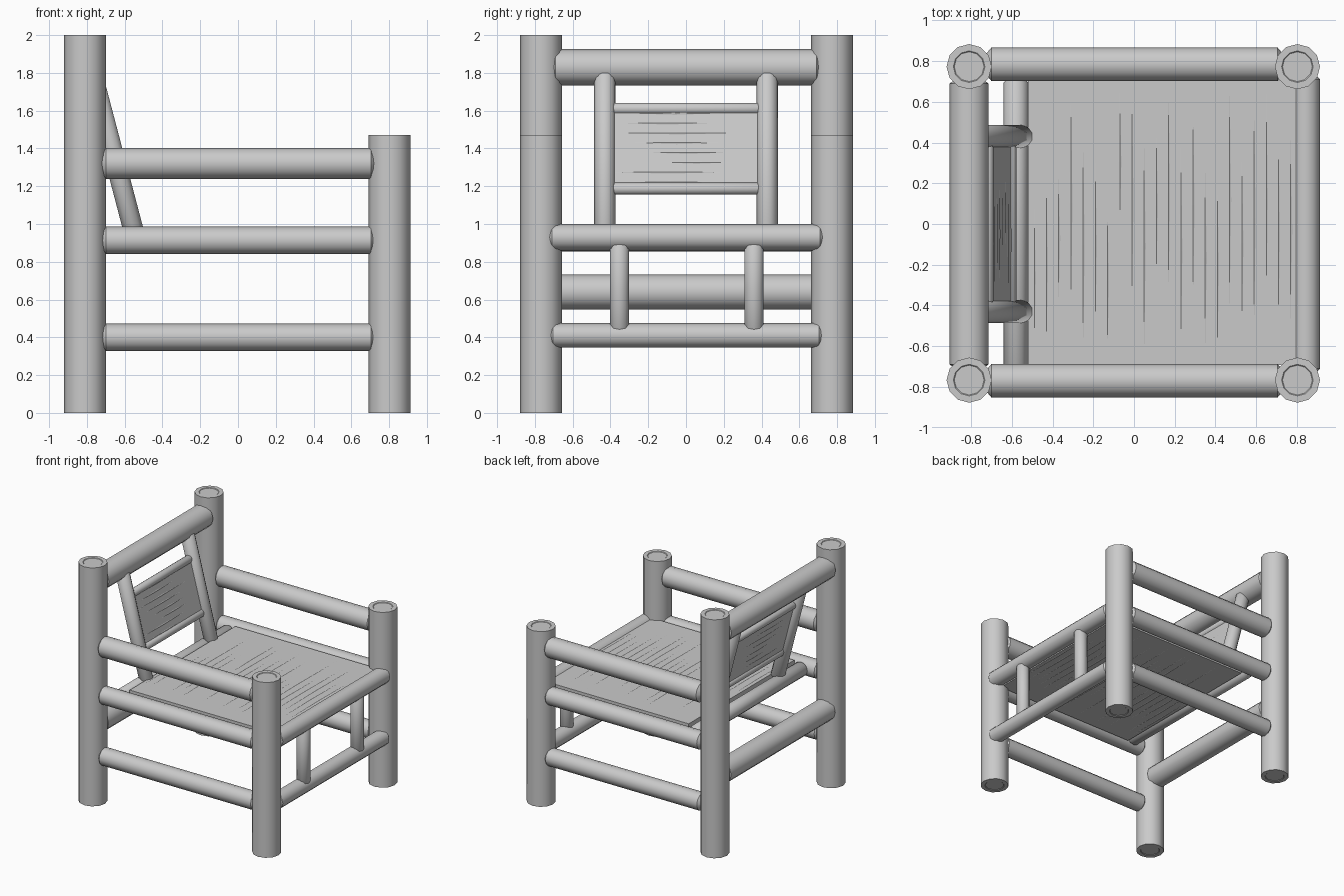
import bpy, bmesh, math, random
from mathutils import Vector, Matrix

random.seed(4)
cube = bpy.data.objects.get("Cube")
if cube:
    bpy.data.objects.remove(cube)

wood = bpy.data.materials.new("grey_wood")
wood.use_nodes = True
grey = (0.59, 0.59, 0.59, 1)
wood.diffuse_color = grey
wood.node_tree.nodes["Principled BSDF"].inputs["Base Color"].default_value = grey


def finish(name, bm, smooth=True):
    bmesh.ops.recalc_face_normals(bm, faces=bm.faces)
    mesh = bpy.data.meshes.new(name)
    bm.to_mesh(mesh)
    bm.free()
    mesh.materials.append(wood)
    obj = bpy.data.objects.new(name, mesh)
    bpy.context.collection.objects.link(obj)
    if smooth:
        bpy.ops.object.select_all(action='DESELECT')
        obj.select_set(True)
        bpy.context.view_layer.objects.active = obj
        bpy.ops.object.shade_smooth_by_angle(angle=math.radians(40))


def log(name, start, end, radius, post=False, sides=12, tip=0.045):
    """Round log: posts get a flat end with a shallow ring, rails a blunt tip."""
    start, end = Vector(start), Vector(end)
    axis = end - start
    length = axis.length
    if post:
        half = [(0.004, 0.66), (0, 0.7), (0, 1)]
    else:
        half = [(0, 0.35), (tip, 1)]
    profile = half + [(length - d, s) for d, s in reversed(half)]
    turn = axis.to_track_quat('Z', 'Y')
    bm = bmesh.new()
    rings = []
    for d, s in profile:
        ring = []
        for i in range(sides):
            a = math.tau * i / sides
            p = Vector((math.cos(a) * radius * s, math.sin(a) * radius * s, d))
            ring.append(bm.verts.new(start + turn @ p))
        rings.append(ring)
    for low, high in zip(rings, rings[1:]):
        for i in range(sides):
            j = (i + 1) % sides
            bm.faces.new((low[i], low[j], high[j], high[i]))
    bm.faces.new(rings[0])
    bm.faces.new(rings[-1])
    finish(name, bm)


def board(name, size, matrix, cracks):
    """Flat board with thin slivers of raised grain along y on both faces."""
    bm = bmesh.new()
    bmesh.ops.create_cube(bm, size=1, matrix=Matrix.Diagonal((*size, 1)))
    w, l, t = size
    for k in range(cracks):
        x = w * ((k + 0.5) / cracks - 0.5)
        span = l * random.uniform(0.2, 0.4)
        mid = random.uniform(span - l / 2, l / 2 - span) * 0.97
        for side in (1, -1):
            z = side * t / 2
            pts = [(x, mid - span, z), (x + 0.008, mid, z), (x, mid + span, z), (x - 0.008, mid, z)]
            base = [bm.verts.new(p) for p in pts]
            ridge = bm.verts.new((x, mid, z + side * 0.003))
            for i in range(4):
                bm.faces.new((base[i], base[(i + 1) % 4], ridge))
    bm.transform(matrix)
    finish(name, bm, smooth=False)


# Posts and side rails on both sides
for side, y, rail_y in (("right", -0.767, -0.77), ("left", 0.773, 0.785)):
    log(f"back_post_{side}", (-0.81, y, 0), (-0.81, y, 2), 0.111, post=True)
    log(f"front_post_{side}", (0.803, y, 0), (0.803, y, 1.47), 0.111, post=True)
    for part, z, r in (("lower_rail", 0.4, 0.072), ("seat_rail", 0.913, 0.073), ("armrest", 1.32, 0.083)):
        log(f"{part}_{side}", (-0.745, rail_y, z), (0.75, rail_y, z), r)

# Rails running across the chair
for part, x, z, r, reach in (
        ("front_lower_rail", 0.845, 0.41, 0.065, 0.75),
        ("front_seat_rail", 0.845, 0.93, 0.069, 0.755),
        ("back_lower_rail", -0.81, 0.64, 0.093, 0.735),
        ("back_top_rail", -0.81, 1.83, 0.096, 0.735),
        ("back_seat_rail", -0.58, 0.915, 0.06, 0.74)):
    log(part, (x, -reach, z), (x, reach, z), r)

# Front spindles
for side, y in (("right", -0.352), ("left", 0.36)):
    log(f"front_spindle_{side}", (0.855, y, 0.405), (0.855, y, 0.93), 0.053, sides=10)

# Seat, set down between the rails
board("seat", (1.32, 1.4, 0.105), Matrix.Translation((0.14, 0.007, 0.922)), 22)

# Leaning backrest
LEAN = 0.263


def back_x(z):
    return -0.557 - LEAN * (z - 0.98)


for side, y in (("right", -0.43), ("left", 0.43)):
    log(f"back_upright_{side}", (back_x(0.92), y, 0.92), (back_x(1.825), y, 1.825), 0.056, sides=10)
for part, z in (("backrest_lower_bar", 1.187), ("backrest_upper_bar", 1.61)):
    log(part, (back_x(z), -0.42, z), (back_x(z), 0.42, z), 0.033, sides=10)
up = Vector((-LEAN, 0, 1)).normalized()
normal = Vector((1, 0, LEAN)).normalized()
frame = Matrix((up, Vector((0, 1, 0)), normal)).transposed().to_4x4()
board("backrest_panel", (0.43, 0.78, 0.03), Matrix.Translation((back_x(1.4), 0, 1.4)) @ frame, 8)
